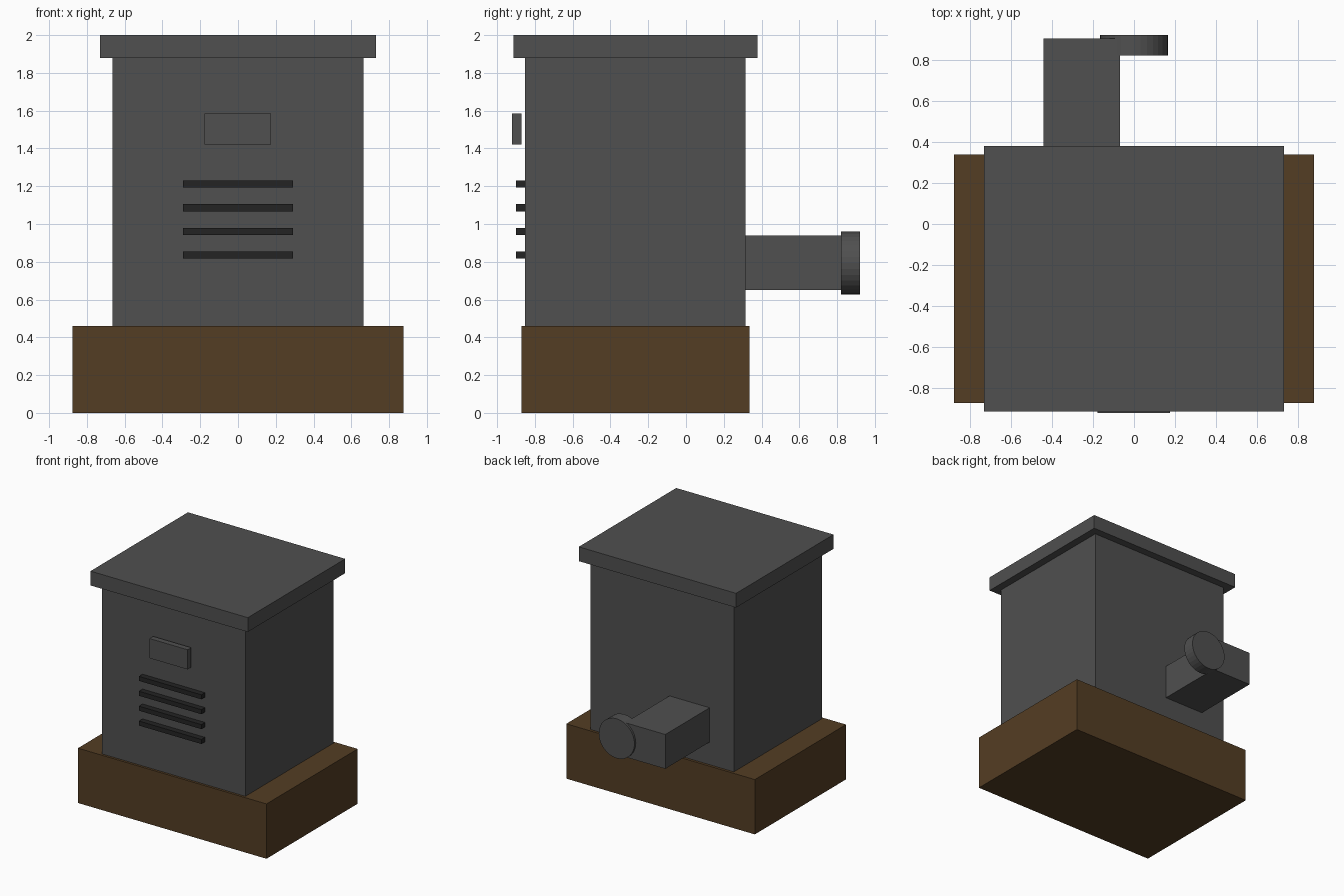
import bpy
import bmesh
from mathutils import Matrix

if "Cube" in bpy.data.objects:
    bpy.data.objects.remove(bpy.data.objects["Cube"])


def material(name, rgb):
    m = bpy.data.materials.new(name)
    m.diffuse_color = (*rgb, 1.0)
    m.use_nodes = True
    m.node_tree.nodes["Principled BSDF"].inputs["Base Color"].default_value = m.diffuse_color
    return m


GREY = material("dark grey metal", (0.08, 0.08, 0.08))
BLACK = material("near black vent", (0.017, 0.017, 0.017))
BROWN = material("brown base", (0.088, 0.047, 0.017))


def finish(name, bm, mat):
    mesh = bpy.data.meshes.new(name)
    bm.to_mesh(mesh)
    bm.free()
    mesh.materials.append(mat)
    obj = bpy.data.objects.new(name, mesh)
    bpy.context.collection.objects.link(obj)
    return obj


def box(name, x, y, z, mat):
    """Box from (min, max) ranges on each axis."""
    bm = bmesh.new()
    size = [b - a for a, b in (x, y, z)]
    mid = [(a + b) / 2 for a, b in (x, y, z)]
    bmesh.ops.create_cube(bm, size=1, matrix=Matrix.Translation(mid) @ Matrix.Diagonal((*size, 1)))
    return finish(name, bm, mat)


# Plinth, cabinet and overhanging lid
box("base", (-0.875, 0.875), (-0.872, 0.337), (0, 0.46), BROWN)
box("body", (-0.665, 0.665), (-0.852, 0.315), (0.46, 1.88), GREY)
box("lid", (-0.73, 0.73), (-0.913, 0.379), (1.88, 2.0), GREY)

# Front plate, standing just clear of the body
box("front_plate", (-0.178, 0.176), (-0.92, -0.872), (1.42, 1.585), GREY)

# Four vent slats
for i in range(4):
    zc = 0.836 + 0.125 * i
    box(f"vent_slat_{i + 1}", (-0.29, 0.29), (-0.90, -0.852), (zc - 0.019, zc + 0.019), BLACK)

# Rear duct
box("rear_duct", (-0.44, -0.067), (0.315, 0.903), (0.65, 0.938), GREY)

# Round cap beside the duct end, axis along y
bm = bmesh.new()
bmesh.ops.create_cone(bm, cap_ends=True, segments=32, radius1=0.166, radius2=0.166, depth=0.1,
                      matrix=Matrix.Translation((0, 0.87, 0.793)) @ Matrix.Rotation(1.5707963, 4, 'X'))
cap = finish("rear_cap", bm, GREY)
